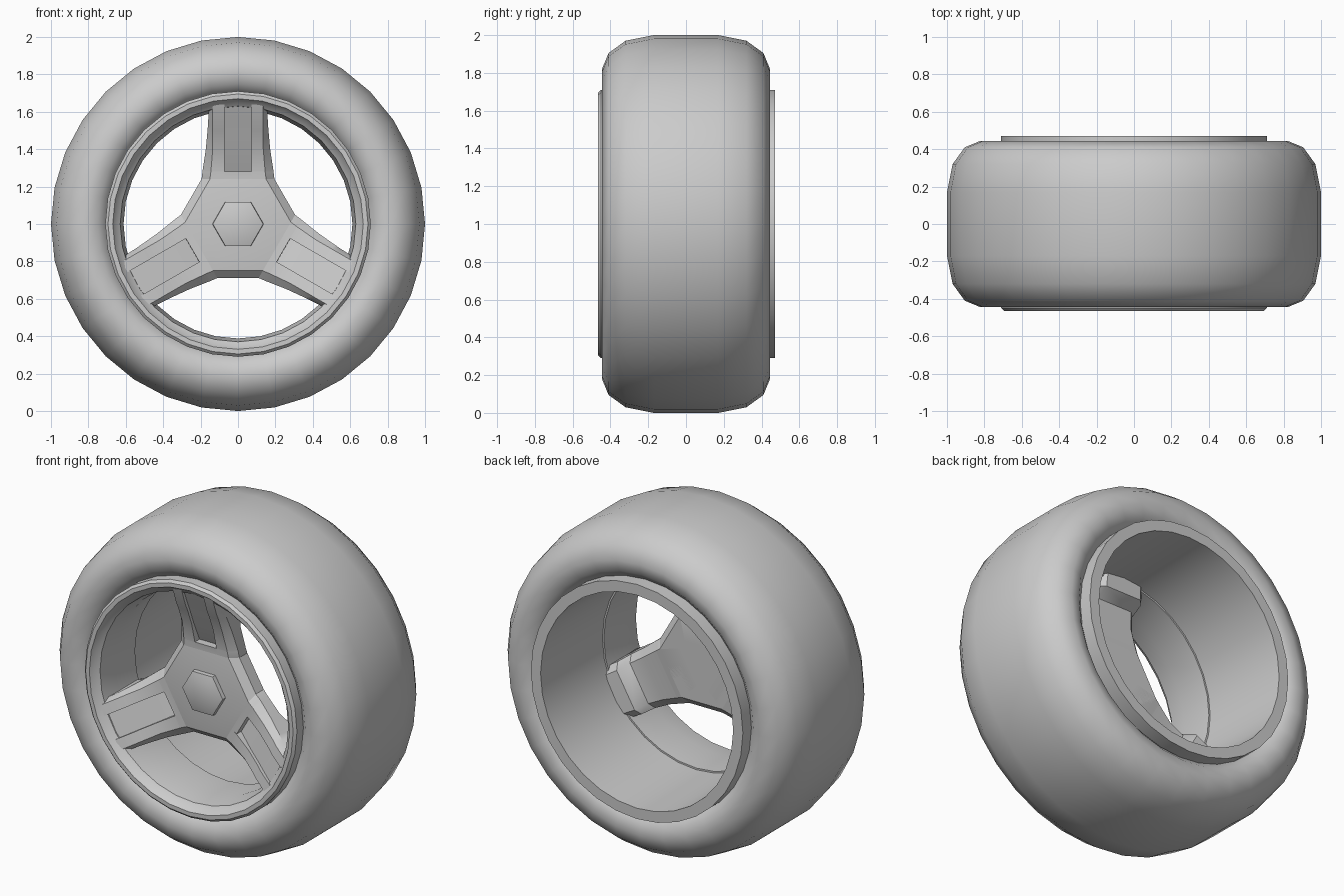
import bpy, bmesh, math
from mathutils import Vector, Matrix

if "Cube" in bpy.data.objects:
    bpy.data.objects.remove(bpy.data.objects["Cube"], do_unlink=True)

grey = bpy.data.materials.new("plain grey")
grey.use_nodes = True
colour = (0.6, 0.6, 0.6, 1)
grey.diffuse_color = colour
grey.node_tree.nodes["Principled BSDF"].inputs["Base Color"].default_value = colour

SEGMENTS = 32
AXLE = Vector((0, 0, 1))


def loft(name, loops, wrap=False, angle=35):
    """Skin a row of closed point loops; wrap joins the last loop to the first."""
    bm = bmesh.new()
    rings = [[bm.verts.new(Vector(p) + AXLE) for p in loop] for loop in loops]
    pairs = list(zip(rings, rings[1:]))
    if wrap:
        pairs.append((rings[-1], rings[0]))
    else:
        bm.faces.new(rings[0])
        bm.faces.new(rings[-1])
    for a, b in pairs:
        n = len(a)
        for i in range(n):
            j = (i + 1) % n
            bm.faces.new((a[i], a[j], b[j], b[i]))
    bmesh.ops.recalc_face_normals(bm, faces=bm.faces)
    mesh = bpy.data.meshes.new(name)
    bm.to_mesh(mesh)
    bm.free()
    mesh.materials.append(grey)
    obj = bpy.data.objects.new(name, mesh)
    bpy.context.collection.objects.link(obj)
    bpy.ops.object.select_all(action='DESELECT')
    obj.select_set(True)
    bpy.context.view_layer.objects.active = obj
    bpy.ops.object.shade_smooth_by_angle(angle=math.radians(angle))
    return obj


def circle(y, r, n=SEGMENTS):
    turn = 2 * math.pi / n
    return [(r * math.cos(i * turn), y, r * math.sin(i * turn)) for i in range(n)]


# Tyre: half profile (y, radius), mirrored and revolved
half = [(0.17, 1.0), (0.32, 0.97), (0.41, 0.905), (0.445, 0.82),
        (0.425, 0.75), (0.37, 0.69)]
tyre_profile = [(-y, r) for y, r in reversed(half)] + half
loft("tyre", [circle(y, r) for y, r in tyre_profile], wrap=True, angle=60)

# Rim: flat back flange, stepped barrel, rounded front lip
rim_profile = [(0.47, 0.71), (0.47, 0.645), (-0.1, 0.63), (-0.1, 0.62),
               (-0.3, 0.612), (-0.42, 0.63), (-0.44, 0.655), (-0.465, 0.67),
               (-0.465, 0.695), (-0.45, 0.71)]
loft("rim", [circle(y, r) for y, r in rim_profile], wrap=True)

# Spokes: stations of (distance, half width, front half width, front, floor, back)
stations = [(0.1, 0.15, 0.11, -0.31, -0.31, -0.15),
            (0.24, 0.195, 0.15, -0.305, -0.305, -0.15),
            (0.28, 0.19, 0.145, -0.31, -0.309, -0.16),
            (0.281, 0.19, 0.145, -0.31, -0.265, -0.16),
            (0.4, 0.172, 0.135, -0.34, -0.32, -0.18),
            (0.5, 0.163, 0.135, -0.38, -0.36, -0.17),
            (0.54, 0.16, 0.135, -0.4, -0.378, -0.09),
            (0.64, 0.155, 0.135, -0.435, -0.42, -0.08)]
GROOVE = 0.072


def section(u, w, wf, front, floor, back):
    side = [(0.75 * w, back), (w, back - 0.04), (w, front + 0.04),
            (wf, front), (GROOVE, front), (GROOVE, floor)]
    points = side + [(-x, y) for x, y in reversed(side)]
    return [Vector((x, y, u)) for x, y in points]


turns = [Matrix.Rotation(math.radians(a), 3, 'Y') for a in (0, 120, 240)]
for label, turn in zip(("top", "left", "right"), turns):
    loft(label + "_spoke", [[turn @ p for p in section(*s)] for s in stations])


# Hub: six-cornered block joining the spoke roots
def hub_loop(y, w, u=0.24):
    return [turn @ Vector((x, y, u)) for turn in turns for x in (-w, w)]


loft("hub", [hub_loop(-0.15, 0.146), hub_loop(-0.19, 0.195), hub_loop(-0.265, 0.195),
             hub_loop(-0.305, 0.15), hub_loop(-0.315, 0.1, 0.17)])

# Hexagonal centre nut with a shallow domed face
loft("centre_nut", [circle(-0.28, 0.14, 6), circle(-0.34, 0.135, 6),
                    circle(-0.355, 0.085, 6)])
